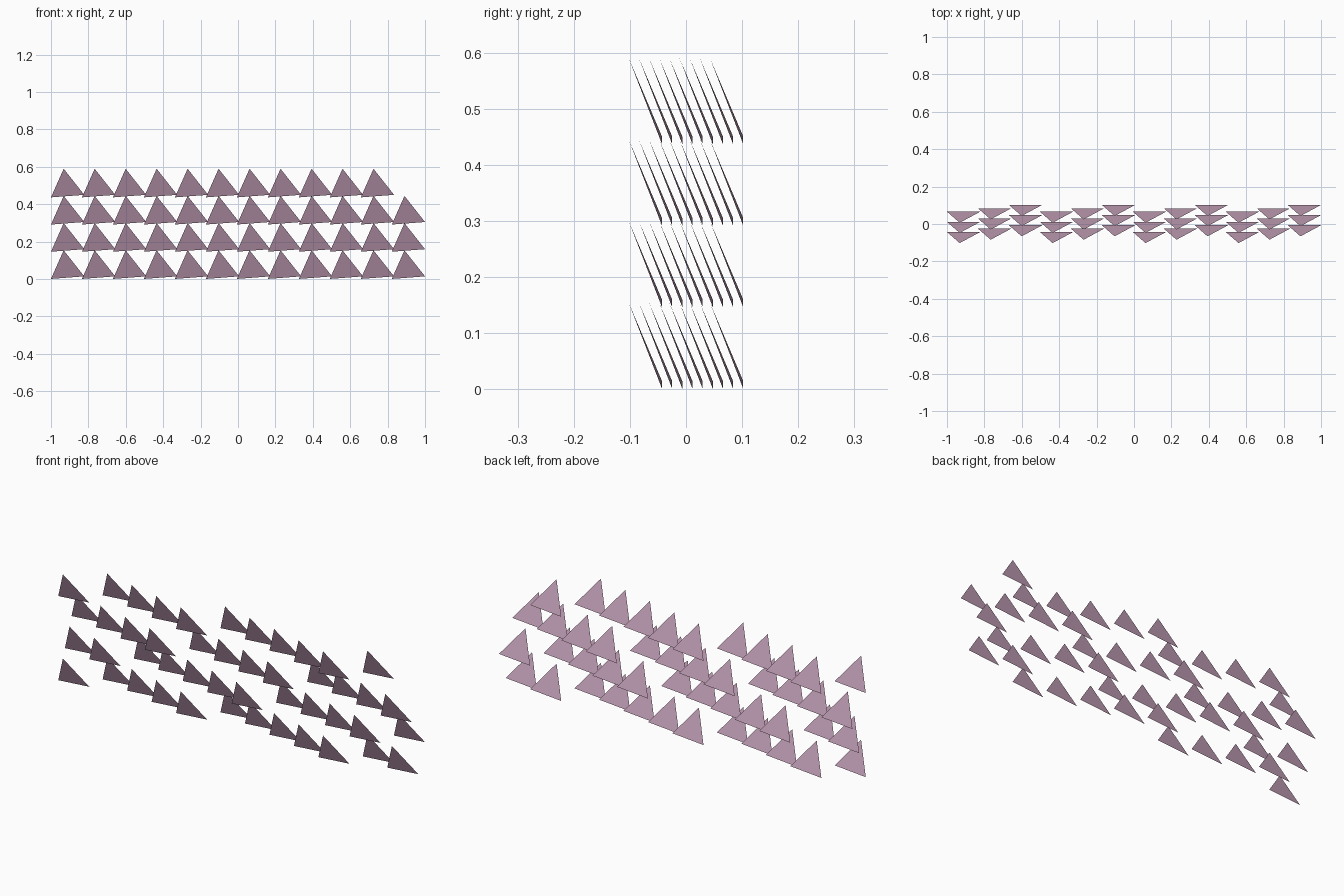
import bpy

if "Cube" in bpy.data.objects:
    bpy.data.objects.remove(bpy.data.objects["Cube"])

COLUMNS, COUNT = 12, 47          # last cell of the top row is empty
WIDTH = 0.178                    # width of one shard
PITCH_X = (2.0 - WIDTH) / (COLUMNS - 1)
PITCH_Z = 0.1453
STEP_Y = 0.0181                  # distance between the nine depth layers

mat = bpy.data.materials.new("mauve")
mat.diffuse_color = (0.55, 0.35, 0.48, 1.0)
mat.use_nodes = True
mat.node_tree.nodes["Principled BSDF"].inputs["Base Color"].default_value = mat.diffuse_color

# One leaning triangular shard: left corner, right corner, apex
shard = [(0, 0, 0.001), (WIDTH, 0, 0.0145), (0.068, -0.0592, 0.154)]

# Grid of shards, staggered in depth in a repeating cycle of nine layers
verts, faces = [], []
for i in range(COUNT):
    row, col = divmod(i, COLUMNS)
    ox = -1.0 + col * PITCH_X
    oy = -0.0428 + (7 * i % 9) * STEP_Y
    oz = row * PITCH_Z
    n = len(verts)
    verts += [(ox + x, oy + y, oz + z) for x, y, z in shard]
    faces.append((n, n + 1, n + 2))

mesh = bpy.data.meshes.new("triangle_shards")
mesh.from_pydata(verts, [], faces)
mesh.materials.append(mat)
obj = bpy.data.objects.new("triangle_shards", mesh)
bpy.context.collection.objects.link(obj)
